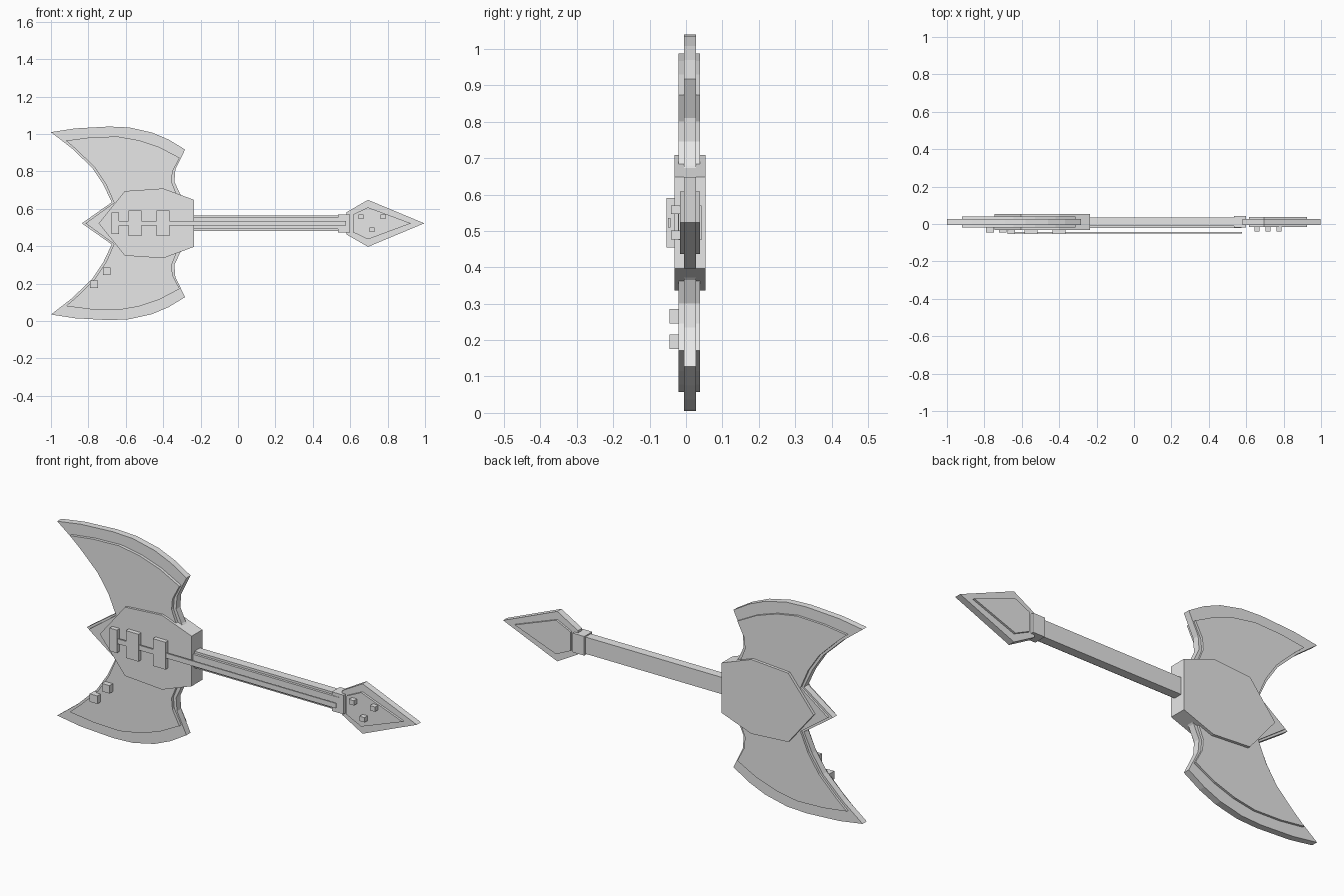
import bpy
import bmesh

if "Cube" in bpy.data.objects:
    bpy.data.objects.remove(bpy.data.objects["Cube"], do_unlink=True)

MID = 0.5225  # height of the long axis

grey = bpy.data.materials.new("light_grey")
grey.use_nodes = True
grey.diffuse_color = (0.8, 0.8, 0.8, 1)
grey.node_tree.nodes["Principled BSDF"].inputs["Base Color"].default_value = (0.8, 0.8, 0.8, 1)


def plate(name, half, y0, y1):
    """Extrude an upper half outline, mirrored about the long axis, from y0 to y1."""
    lower = [(x, 2 * MID - z) for x, z in reversed(half) if abs(z - MID) > 1e-4]
    bm = bmesh.new()
    face = bm.faces.new([bm.verts.new((x, y0, z)) for x, z in half + lower])
    ext = bmesh.ops.extrude_face_region(bm, geom=[face])
    verts = [v for v in ext["geom"] if isinstance(v, bmesh.types.BMVert)]
    bmesh.ops.translate(bm, vec=(0, y1 - y0, 0), verts=verts)
    bmesh.ops.recalc_face_normals(bm, faces=bm.faces)
    mesh = bpy.data.meshes.new(name)
    bm.to_mesh(mesh)
    bm.free()
    mesh.materials.append(grey)
    obj = bpy.data.objects.new(name, mesh)
    bpy.context.collection.objects.link(obj)
    return obj


def block(name, x0, x1, y0, y1, height, z=MID):
    """Box centred on height z."""
    obj = plate(name, [(x0, MID + height / 2), (x1, MID + height / 2)], y0, y1)
    obj.location.z = z - MID
    return obj


# Double blade: thin outer edge and thicker inner body
plate("blade_edge", [
    (-0.835, MID), (-0.675, 0.635), (-0.72, 0.73), (-0.78, 0.82), (-0.89, 0.925),
    (-1.0, 1.01), (-0.87, 1.03), (-0.69, 1.04), (-0.58, 1.035), (-0.46, 1.008),
    (-0.37, 0.97), (-0.283, 0.917), (-0.335, 0.81), (-0.34, 0.745),
    (-0.31, 0.68), (-0.25, 0.62)], -0.005, 0.028)
plate("blade_body", [
    (-0.815, MID), (-0.663, 0.633), (-0.705, 0.73), (-0.765, 0.82), (-0.86, 0.913),
    (-0.92, 0.965), (-0.79, 0.982), (-0.645, 0.987), (-0.53, 0.967), (-0.42, 0.93),
    (-0.312, 0.873), (-0.35, 0.8), (-0.355, 0.745), (-0.325, 0.67),
    (-0.26, 0.61)], -0.02, 0.039)

# Central hub
plate("hub", [(-0.745, MID), (-0.605, 0.695), (-0.4, 0.709), (-0.235, 0.648)],
      -0.032, 0.053)

# Neck with fretboard and collar
block("neck", -0.25, 0.59, -0.01, 0.034, 0.084)
block("fretboard", -0.25, 0.575, -0.022, 0, 0.062)
block("collar", 0.535, 0.6, -0.02, 0.043, 0.096)

# Pointed head
plate("head_edge", [(0.58, 0.582), (0.695, 0.648), (0.996, MID)], -0.005, 0.028)
plate("head_body", [(0.615, 0.57), (0.695, 0.608), (0.925, MID)], -0.016, 0.038)

# String strip, bridge and pickups
block("strings", -0.675, 0.578, -0.05, -0.043, 0.025)
block("bridge", -0.675, -0.635, -0.054, -0.03, 0.115)
for i, x in enumerate((-0.55, -0.4)):
    block(f"pickup_{i + 1}", x - 0.035, x + 0.035, -0.054, -0.03, 0.137)

# Control knobs and tuning pegs
for i, (x, z) in enumerate([(-0.702, 0.266), (-0.77, 0.196)]):
    block(f"knob_{i + 1}", x - 0.021, x + 0.021, -0.046, -0.01, 0.04, z)
for i, (x, z) in enumerate([(0.658, 0.558), (0.775, 0.558), (0.717, 0.489)]):
    block(f"tuning_peg_{i + 1}", x - 0.014, x + 0.014, -0.041, -0.01, 0.024, z)
